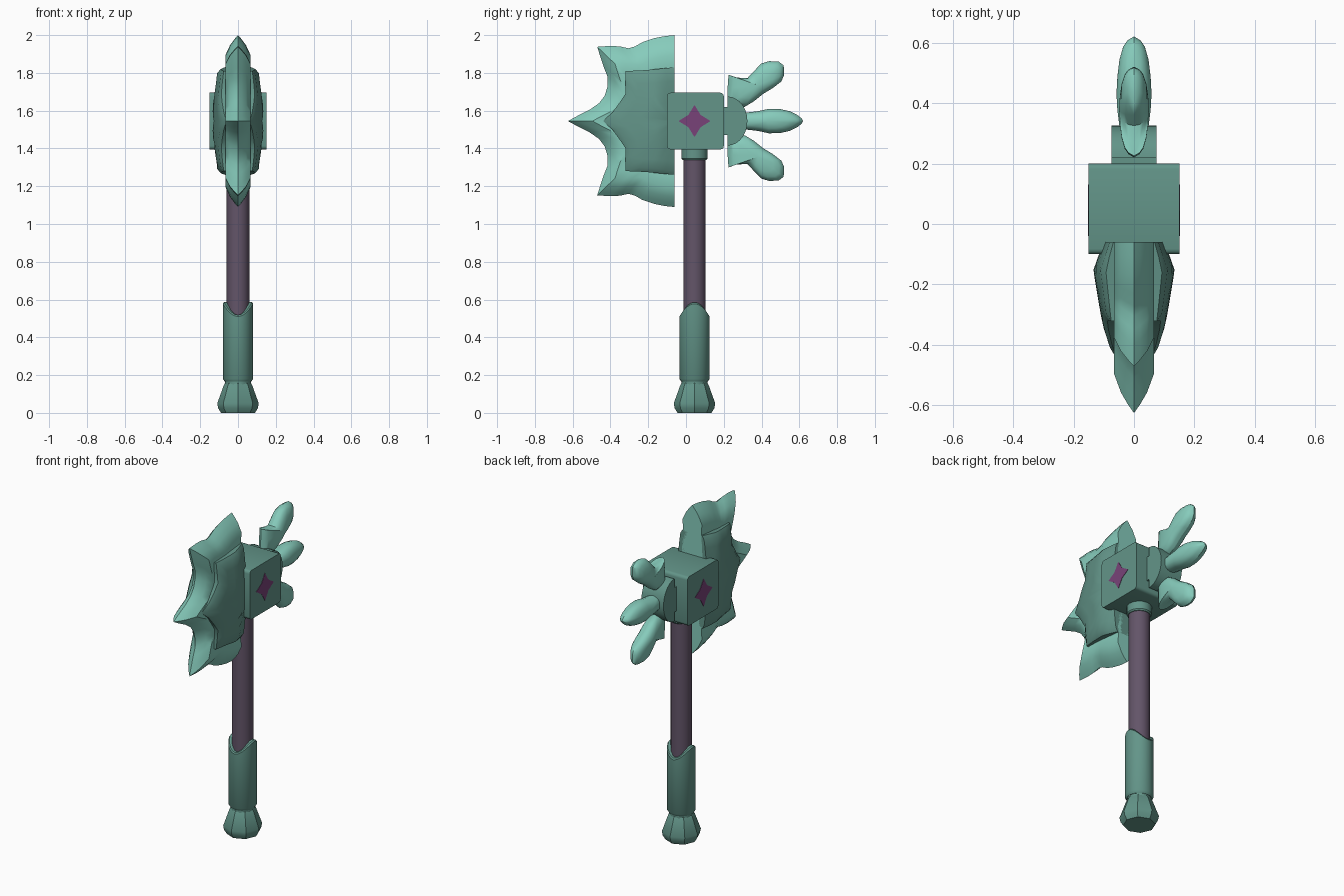
import bpy, bmesh, math

if "Cube" in bpy.data.objects:
    bpy.data.objects.remove(bpy.data.objects["Cube"])

AXIS_Y, MID_Z = 0.045, 1.545


def material(name, rgb):
    m = bpy.data.materials.new(name)
    m.diffuse_color = (*rgb, 1)
    m.use_nodes = True
    m.node_tree.nodes["Principled BSDF"].inputs["Base Color"].default_value = m.diffuse_color
    return m


DARK = material("dark_teal", (0.125, 0.30, 0.25))
LIGHT = material("light_teal", (0.24, 0.60, 0.50))
SHAFT = material("dusky_purple", (0.125, 0.09, 0.14))
GEM = material("violet", (0.19, 0.055, 0.19))


def finish(name, bm, mat, angle=35):
    bmesh.ops.recalc_face_normals(bm, faces=bm.faces[:])
    me = bpy.data.meshes.new(name)
    bm.to_mesh(me)
    bm.free()
    ob = bpy.data.objects.new(name, me)
    bpy.context.collection.objects.link(ob)
    me.materials.append(mat)
    bpy.ops.object.select_all(action='DESELECT')
    ob.select_set(True)
    bpy.context.view_layer.objects.active = ob
    bpy.ops.object.shade_smooth_by_angle(angle=math.radians(angle))
    return ob


def lathe(name, profile, sides, mat, lift=None):
    """Turn (radius, z) pairs round the shaft axis."""
    bm = bmesh.new()
    rings = []
    for r, z in profile:
        ring = []
        for i in range(sides):
            a = 2 * math.pi * i / sides
            dz = lift(z, a) if lift else 0
            ring.append(bm.verts.new((r * math.cos(a), AXIS_Y + r * math.sin(a), z + dz)))
        rings.append(ring)
    for a, b in zip(rings, rings[1:]):
        for i in range(sides):
            j = (i + 1) % sides
            bm.faces.new((a[i], a[j], b[j], b[i]))
    bm.faces.new(rings[0])
    bm.faces.new(rings[-1])
    return finish(name, bm, mat)


def prism(name, outline, x0, x1, mat, bevel=0):
    """Extrude a (y, z) outline along x."""
    bm = bmesh.new()
    a = [bm.verts.new((x0, y, z)) for y, z in outline]
    b = [bm.verts.new((x1, y, z)) for y, z in outline]
    n = len(outline)
    for i in range(n):
        bm.faces.new((a[i], a[(i + 1) % n], b[(i + 1) % n], b[i]))
    bm.faces.new(a)
    bm.faces.new(b)
    if bevel:
        edges = [e for e in bm.edges if abs(e.verts[0].co.x - e.verts[1].co.x) > 0.01]
        bmesh.ops.bevel(bm, geom=edges, offset=bevel, segments=3, affect='EDGES', profile=0.5)
    return finish(name, bm, mat)


def lens(name, outline, centre, profile, mat, closed=True, depth=lambda y, z: 1, angle=40):
    """Two-sided shape: (y, z) outline shrunk to a centre; profile is (scale, thickness)."""
    bm = bmesh.new()
    cy, cz = centre
    n = len(outline)
    rim = [bm.verts.new((0, y, z)) for y, z in outline]
    for side in (-1, 1):
        prev = rim
        for s, t in profile[:-1]:
            ring = []
            for y, z in outline:
                py, pz = cy + (y - cy) * s, cz + (z - cz) * s
                ring.append(bm.verts.new((side * t * depth(py, pz), py, pz)))
            for i in range(n if closed else n - 1):
                j = (i + 1) % n
                bm.faces.new((prev[i], prev[j], ring[j], ring[i]))
            prev = ring
        tip = bm.verts.new((side * profile[-1][1] * depth(cy, cz), cy, cz))
        for i in range(n if closed else n - 1):
            bm.faces.new((prev[i], prev[(i + 1) % n], tip))
    if not closed:
        bmesh.ops.holes_fill(bm, edges=[e for e in bm.edges if e.is_boundary], sides=0)
    return finish(name, bm, mat, angle)


def flip(points):
    return [(y, 2 * MID_Z - z) for y, z in points]


def mirrored(half):
    """Upper half outline ending on the middle line, completed below it."""
    return half + flip(half[:-1])[::-1]


# Handle: pommel, wrapped grip with curved top, shaft and collar
lathe("pommel", [(0.09, 0), (0.105, 0.025), (0.11, 0.05), (0.074, 0.15), (0.066, 0.16)], 8, DARK)
lathe("grip_neck", [(0.068, 0.15), (0.068, 0.18)], 16, DARK)
lathe("grip", [(0.07, 0.165), (0.08, 0.18), (0.08, 0.51), (0.074, 0.518), (0.055, 0.518)], 24, DARK,
      lambda z, a: 0.068 * math.cos(a) ** 2 if z > 0.5 else 0)
lathe("shaft", [(0.06, 0.4), (0.06, 1.42)], 14, SHAFT)
lathe("collar", [(0.064, 1.34), (0.07, 1.348), (0.07, 1.41)], 16, DARK)

# Head block with a four-pointed inlay on each side
prism("head_block", [(-0.1, 1.395), (0.2, 1.395), (0.2, 1.695), (-0.1, 1.695)], -0.15, 0.15, DARK, 0.018)
star = []
for i in range(16):
    a = math.pi * i / 8
    r = (0.085, 0.055, 0.046, 0.055)[i % 4]
    star.append((AXIS_Y + r * math.cos(a), MID_Z + r * math.sin(a)))
for label, side in (("left", -1), ("right", 1)):
    prism("inlay_" + label, star, side * 0.147, side * 0.152, GEM)

# Rear socket: short neck and half disc
prism("socket_neck", [(0.19, 1.47), (0.23, 1.47), (0.23, 1.62), (0.19, 1.62)], -0.075, 0.075, DARK)
arc = [(0.22 + 0.105 * math.cos(a), MID_Z + 0.13 * math.sin(a))
       for a in [math.pi * (i / 14 - 0.5) for i in range(15)]]
prism("socket_disc", arc, -0.075, 0.075, DARK)

# Three rear plumes
plume = [(1, 0), (0.93, 0.022), (0.82, 0.036), (0.6, 0.048), (0.3, 0.055), (0, 0.058)]
middle = mirrored([(0.25, 1.575), (0.32, 1.59), (0.38, 1.597), (0.44, 1.61), (0.5, 1.608),
                   (0.55, 1.597), (0.59, 1.577), (0.613, 1.558), (0.62, 1.545)])
lens("middle_plume", middle, (0.43, MID_Z), plume, LIGHT)
upper = [(0.22, 1.63), (0.22, 1.72), (0.225, 1.79), (0.27, 1.775), (0.325, 1.772), (0.36, 1.81),
         (0.40, 1.85), (0.44, 1.862), (0.49, 1.86), (0.517, 1.84), (0.52, 1.79), (0.505, 1.755),
         (0.46, 1.72), (0.41, 1.69), (0.36, 1.65), (0.31, 1.62)]
for label, pts, cz in (("upper", upper, 1.735), ("lower", flip(upper), 2 * MID_Z - 1.735)):
    lens(label + "_plume", pts, (0.38, cz), plume, LIGHT, depth=lambda y, z: 0.85)

# Spiked blade: thin sharp rim
blade = mirrored([(-0.06, 2.0), (-0.11, 1.995), (-0.17, 1.983), (-0.23, 1.963), (-0.27, 1.94),
                  (-0.305, 1.93), (-0.35, 1.94), (-0.40, 1.943), (-0.47, 1.938), (-0.455, 1.89),
                  (-0.435, 1.83), (-0.415, 1.78), (-0.415, 1.73), (-0.43, 1.68), (-0.46, 1.64),
                  (-0.51, 1.605), (-0.57, 1.575), (-0.625, 1.545)])
lens("blade", blade, (-0.06, MID_Z),
     [(0.95, 0.02), (0.88, 0.043), (0.77, 0.066), (0.65, 0.062), (0.4, 0.068), (0, 0.08)],
     LIGHT, closed=False)


# Thick core plate on the blade
def core_depth(y, z):
    keys = [(-0.45, 0.066), (-0.33, 0.105), (-0.15, 0.135), (-0.06, 0.10)]
    t = keys[-1][1]
    for (y0, t0), (y1, t1) in zip(keys, keys[1:]):
        if y0 <= y <= y1:
            t = t0 + (t1 - t0) * (y - y0) / (y1 - y0)
    return t * (1 - 0.22 * ((z - MID_Z) / 0.28) ** 2)


core = mirrored([(-0.06, 1.83), (-0.11, 1.825), (-0.16, 1.82), (-0.21, 1.815), (-0.26, 1.812),
                 (-0.32, 1.81), (-0.32, 1.75), (-0.32, 1.69), (-0.35, 1.645), (-0.39, 1.59), (-0.44, 1.545)])
lens("blade_core", core, (-0.06, MID_Z),
     [(1, 0.88), (0.92, 1), (0.75, 1), (0.55, 1), (0.35, 1), (0.15, 1), (0, 1)],
     DARK, closed=False, depth=core_depth)
